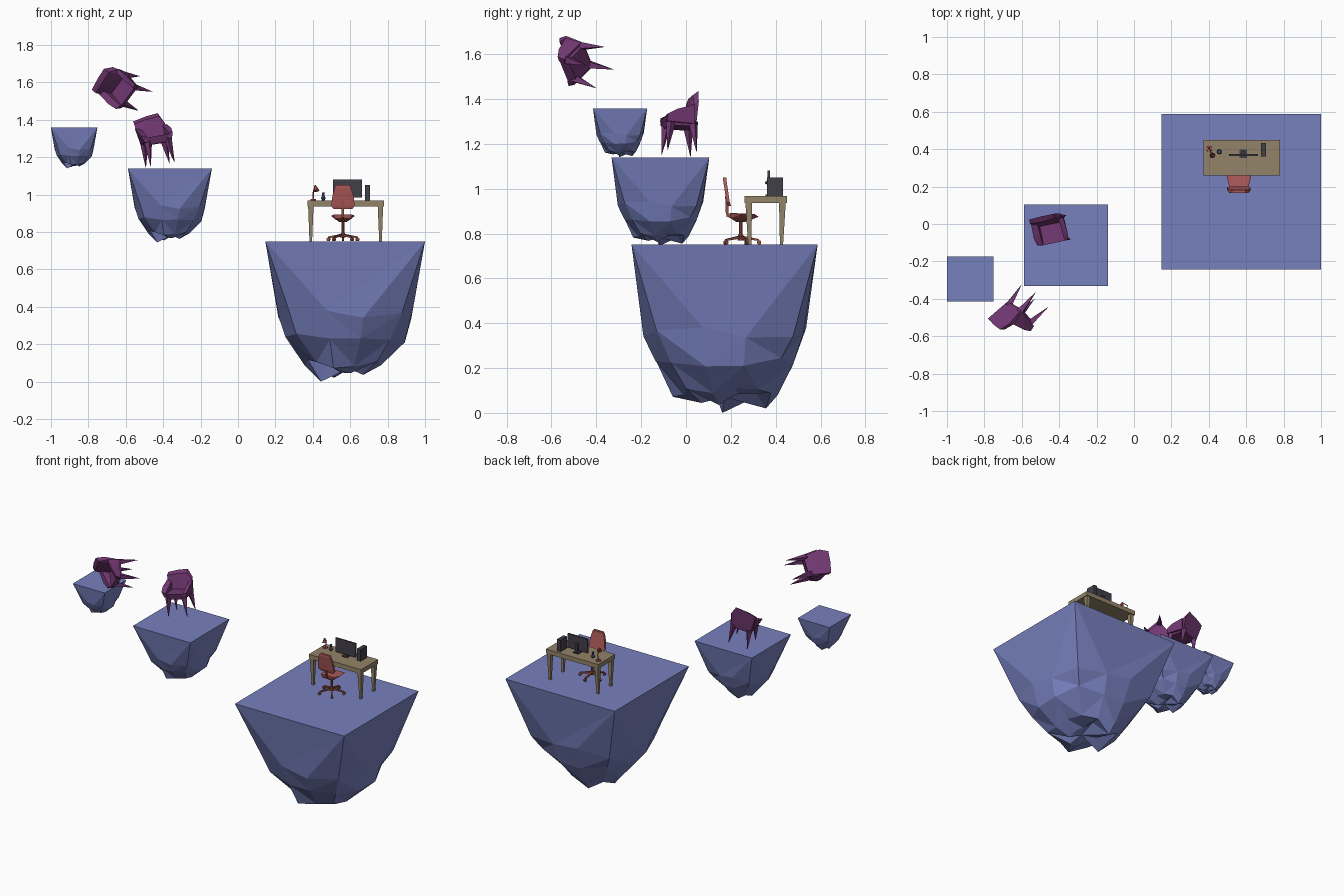
import bpy, bmesh, math, random
from mathutils import Matrix, Vector

if "Cube" in bpy.data.objects:
    bpy.data.objects.remove(bpy.data.objects["Cube"])


def mat(name, r, g, b):
    m = bpy.data.materials.new(name)
    m.diffuse_color = (r, g, b, 1)
    m.use_nodes = True
    m.node_tree.nodes["Principled BSDF"].inputs["Base Color"].default_value = m.diffuse_color
    return m


ROCK = mat("blue_rock", 0.185, 0.22, 0.52)
PURPLE = mat("purple", 0.17, 0.04, 0.17)
WOOD = mat("wood", 0.29, 0.23, 0.14)
RED = mat("red_fabric", 0.42, 0.10, 0.10)
RUST = mat("red_frame", 0.30, 0.08, 0.06)
DARK = mat("dark_plastic", 0.055, 0.05, 0.065)
BLUE = mat("blue_glaze", 0.06, 0.09, 0.22)
DESK_PLACE = Matrix.Translation((.004, -.006, -.005))


def finish(name, bm, m, mw=None):
    bmesh.ops.recalc_face_normals(bm, faces=bm.faces)
    me = bpy.data.meshes.new(name)
    bm.to_mesh(me)
    bm.free()
    me.materials.append(m)
    ob = bpy.data.objects.new(name, me)
    bpy.context.collection.objects.link(ob)
    ob.matrix_world = mw or DESK_PLACE
    return ob


def hull(name, pts, m, mw=None):
    bm = bmesh.new()
    for p in pts:
        bm.verts.new(p)
    bmesh.ops.convex_hull(bm, input=bm.verts)
    return finish(name, bm, m, mw)


def box(name, x0, x1, y0, y1, z0, z1, m, mw=None):
    return hull(name, [(x, y, z) for x in (x0, x1) for y in (y0, y1) for z in (z0, z1)], m, mw)


def strut(name, p, q, r1, r2, m, n=6, mw=None):
    p, q = Vector(p), Vector(q)
    d = q - p
    rot = d.to_track_quat('Z', 'Y').to_matrix().to_4x4()
    bm = bmesh.new()
    bmesh.ops.create_cone(bm, cap_ends=True, segments=n, radius1=r1, radius2=r2, depth=d.length,
                          matrix=Matrix.Translation((p + q) / 2) @ rot @ Matrix.Rotation(math.pi / n, 4, 'Z'))
    return finish(name, bm, m, mw)


# floating islands: square top, rounded crumbling underside
def island(name, cx, cy, top, s):
    random.seed(4)
    bm = bmesh.new()
    corners = [bm.verts.new((x, y, 0)) for x, y in
               ((.427, .415), (-.427, .415), (-.427, -.415), (.427, -.415))]
    rings = []
    # radius, height, their jitter, and how far the corners bulge
    for r, z, jr, jz, bulge in ((.37, .36, .008, .03, 1.17), (.315, .235, .02, .03, 1.12),
                                (.215, .10, .03, .035, 1.05), (.11, .07, .03, .035, 1)):
        ring = []
        for i in range(12):
            a = math.radians(30 * i + 15)
            rr = (r + random.uniform(-jr, jr)) * (bulge if i % 3 == 1 else 1)
            zz = z + random.uniform(-jz, jz)
            ring.append(bm.verts.new((rr * math.cos(a), rr * math.sin(a), zz - .75)))
        rings.append(ring)
    rings[3][5].co = (-.13, -.01, -.75)       # lowest spike
    rings[3][3].co = (-.06, .185, -.73)       # second spike
    bm.faces.new(corners)
    for k in range(4):
        c, d, R = corners[k], corners[(k + 1) % 4], rings[0]
        a, b, e, f = (R[(3 * k + j) % 12] for j in range(4))
        for t in ((c, a, b), (c, b, e), (c, e, d), (d, e, f)):
            bm.faces.new(t)
    for A, B in zip(rings, rings[1:]):
        for i in range(12):
            j = (i + 1) % 12
            quads = ((A[i], A[j], B[i]), (A[j], B[j], B[i])) if i % 2 else ((A[i], A[j], B[j]), (A[i], B[j], B[i]))
            for t in quads:
                bm.faces.new(t)
    mid = bm.verts.new((0.02, 0, -.68))
    for i in range(12):
        bm.faces.new((rings[3][i], rings[3][(i + 1) % 12], mid))
    finish(name, bm, ROCK, Matrix.Translation((cx, cy, top)) @ Matrix.Scale(s, 4))


island("large_island", .573, .172, .75, 1)
island("middle_island", -.364, -.114, 1.138, .525)
island("small_island", -.876, -.294, 1.358, .291)


# spiky purple armchair, origin between leg tips, front = local -y
def armchair(tag, origin, X, Y):
    X = Vector(X).normalized()
    Z = X.cross(Vector(Y)).normalized()
    Y = Z.cross(X)
    mw = Matrix.Translation(origin) @ Matrix((X, Y, Z)).transposed().to_4x4()
    hull(tag + "_seat", [(x, y, .115) for x in (-.06, .06) for y in (-.06, .055)] +
         [(x, y, .155) for x in (-.075, .072) for y in (-.075, .06)], PURPLE, mw)
    hull(tag + "_backrest", [(-.075, .025, .14), (.072, .025, .14), (-.068, .062, .12), (.066, .062, .12),
         (-.092, .048, .24), (-.09, .07, .255), (-.03, .043, .252), (-.02, .072, .27),
         (.05, .048, .258), (.05, .072, .277), (.076, .048, .215), (.076, .07, .225)], PURPLE, mw)
    for s, w, lift in ((-1, 1, .005), (1, .92, 0)):
        hull(tag + "_armrest", [(s * .055, -.07, .13), (s * .075, -.07, .13), (s * .058, .055, .125),
             (s * .075, .055, .125), (s * .06, -.075, .16), (s * .09 * w, -.07, .163 + lift),
             (s * .06, -.02, .185), (s * .096 * w, -.03, .185 + lift), (s * .06, .05, .21),
             (s * .092 * w, .05, .21 + lift)], PURPLE, mw)
        for t in (-1, 1):
            strut(tag + "_leg", (s * .054, t * .05, .135), (s * .066, t * .066, 0), .023, .001, PURPLE, 4, mw)


armchair("resting_chair", (-.416, -.031, 1.158), (.965, .205, .165), (-.207, .973, -.054))
armchair("drifting_chair", (-.53, -.384, 1.541), (.569, -.312, .763), (-.515, .588, .625))

# desk with tapered legs
G = .755
box("desk_top", .367, .776, .266, .456, .942, .973, WOOD)
for x, sx in ((.371, 1), (.772, -1)):
    for y, sy in ((.271, 1), (.451, -1)):
        hull("desk_leg", [(x + sx * u, y + sy * v, .943) for u in (0, .029) for v in (0, .03)] +
             [(x + sx * u, y + sy * v, G) for u in (.007, .021) for v in (.012, .026)], WOOD)

# monitor and computer tower
T = .973
box("monitor_screen", .503, .658, .37, .381, .988, 1.086, DARK)
box("monitor_stand", .572, .59, .38, .393, T, 1.04, DARK)
box("monitor_base", .56, .601, .36, .403, T, T + .007, DARK)
box("computer_tower", .674, .701, .367, .438, T, 1.056, DARK)

# vase turned from short stacked cones
for r0, r1, z0, z1 in ((.006, .014, 0, .012), (.014, .006, .012, .03), (.006, .009, .03, .042)):
    strut("vase", (.452, .392, T + z0), (.452, .392, T + z1), r0, r1, BLUE, 8)

# desk lamp
strut("lamp_base", (.398, .408, T), (.398, .408, T + .008), .017, .015, RED, 8)
strut("lamp_lower_arm", (.398, .408, T + .006), (.398, .418, T + .045), .003, .003, RUST)
strut("lamp_upper_arm", (.398, .418, T + .045), (.408, .385, T + .078), .003, .003, RUST)
strut("lamp_shade", (.416, .372, T + .052), (.408, .385, T + .08), .016, .005, RED, 8)

# office chair
cx, cy = .557, .25
hull("office_seat", [(cx + s * w, y, z) for s in (-1, 1) for w, y, z in
     ((.05, .2, .897), (.063, .25, .89), (.06, .312, .892), (.045, .33, .88),
      (.04, .205, .873), (.035, .3, .868))], RED)
hull("seat_pan", [(cx + s * w, y, z) for s in (-1, 1) for w, y, z in
     ((.045, .2, .876), (.045, .305, .876), (.018, .23, .857), (.018, .27, .857))], RUST)
back = [(.05, .192, .927), (.063, .186, .945), (.056, .178, 1.0), (.045, .172, 1.04), (.036, .172, 1.056)]
for i, (a, b) in enumerate(zip(back, back[1:])):
    hull("office_backrest", [(cx + s * w, y + t, z) for s in (-1, 1) for w, y, z in (a, b) for t in (0, .015)], RED)
strut("back_support_upper", (cx, .187, .97), (cx, .19, .89), .009, .009, RUST, 4)
strut("back_support_lower", (cx, .187, .888), (cx, .25, .864), .009, .009, RUST, 4)
strut("gas_column", (cx, cy, .78), (cx, cy, .865), .009, .009, RUST, 8)
strut("base_hub", (cx, cy, .775), (cx, cy, .8), .016, .012, RUST, 8)
for k in range(5):
    a = math.radians(90 + 72 * k)
    d = Vector((math.cos(a), math.sin(a), 0))
    c = Vector((cx, cy, 0))
    foot = c + d * .082
    strut("base_arm", c + Vector((0, 0, .79)), foot + Vector((0, 0, .776)), .009, .006, RUST, 4)
    side = Vector((-d.y, d.x, 0)) * .006
    w = foot + Vector((0, 0, G + .01))
    strut("castor", w - side, w + side, .01, .01, RUST, 8)
